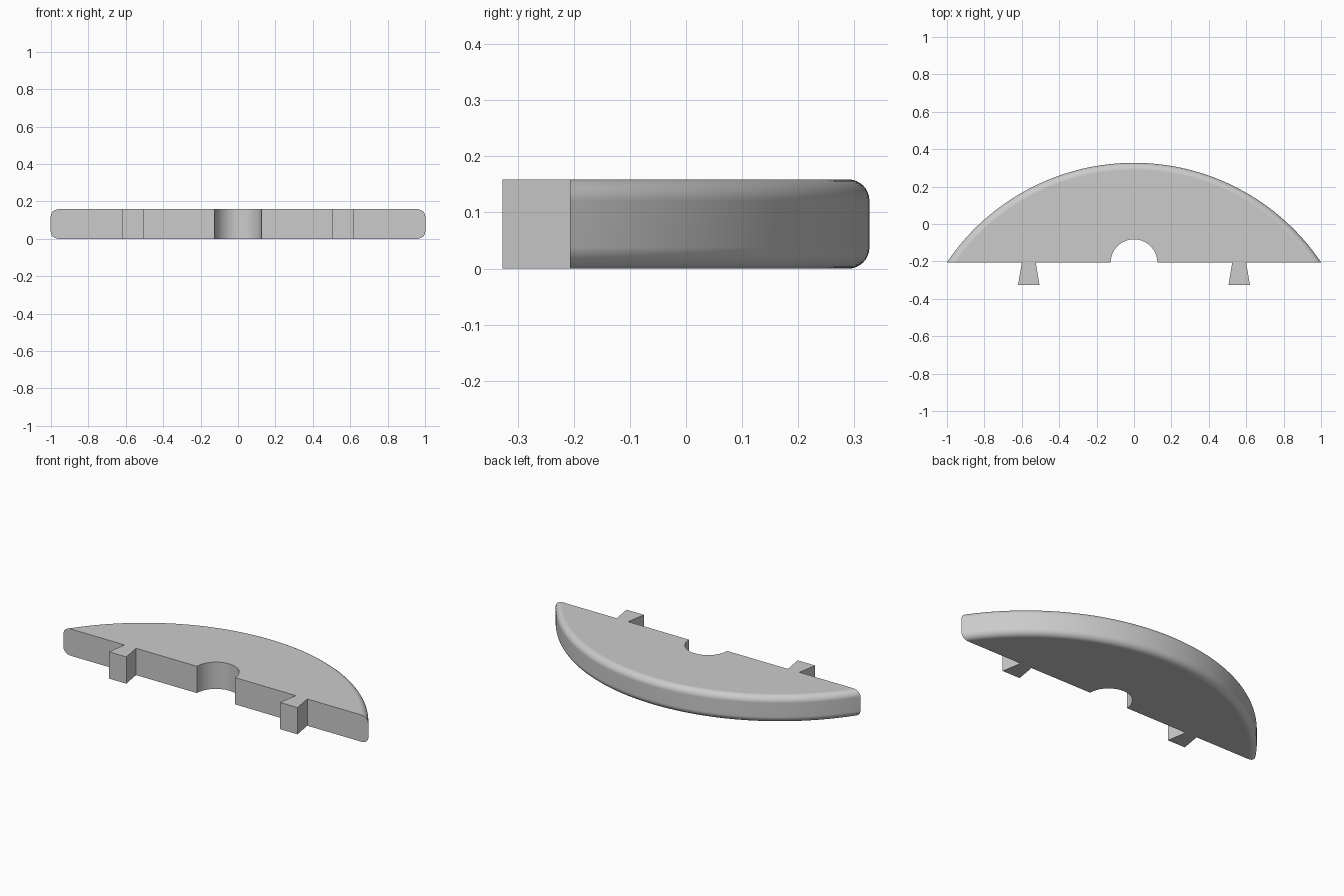
import bpy, bmesh, math

cube = bpy.data.objects.get("Cube")
if cube:
    bpy.data.objects.remove(cube, do_unlink=True)

HEIGHT = 0.159
FILLET = 0.038
CHORD = -0.207      # y of the straight front edge
TIP = -0.327        # y of the dovetail ends
RADIUS = 1.206      # rounded back edge
CENTRE = 0.327 - RADIUS
NOTCH = 0.125

grey = bpy.data.materials.new("light_grey")
grey.use_nodes = True
grey.diffuse_color = (0.6, 0.6, 0.6, 1)
grey.node_tree.nodes["Principled BSDF"].inputs["Base Color"].default_value = grey.diffuse_color


def back_arc(radius, steps=96):
    """Arc from the right end of the chord round the back to the left end."""
    half = math.acos((CHORD - CENTRE) / radius)
    angles = [half - 2 * half * i / steps for i in range(steps + 1)]
    return [(radius * math.sin(a), CENTRE + radius * math.cos(a)) for a in angles]


def front_edge(steps=32):
    """Straight edge with two dovetail tabs and a half-round notch."""
    tab = [(0.6, CHORD), (0.62, TIP), (0.505, TIP), (0.525, CHORD)]
    left = [(-x, y) for x, y in tab]
    right = tab[::-1]
    angles = [math.pi * (1 - i / steps) for i in range(steps + 1)]
    notch = [(NOTCH * math.cos(a), CHORD + NOTCH * math.sin(a)) for a in angles]
    return left + notch + right


# Levels from bottom to top: inset of the back edge and height
quarter = [math.pi / 2 * i / 8 for i in range(9)]
lower = [(FILLET * (1 - math.sin(a)), FILLET * (1 - math.cos(a))) for a in quarter]
levels = lower + [(inset, HEIGHT - z) for inset, z in reversed(lower)]

# Stack the outlines, bridge them and cap both ends
bm = bmesh.new()
rings = []
for inset, z in levels:
    outline = back_arc(RADIUS - inset) + front_edge()
    rings.append([bm.verts.new((x, y, z)) for x, y in outline])
count = len(rings[0])
for low, high in zip(rings, rings[1:]):
    for i in range(count):
        j = (i + 1) % count
        bm.faces.new((low[i], low[j], high[j], high[i]))
bm.faces.new(rings[0])
bm.faces.new(rings[-1])
bmesh.ops.recalc_face_normals(bm, faces=bm.faces)

mesh = bpy.data.meshes.new("segment_plate")
bm.to_mesh(mesh)
bm.free()
mesh.materials.append(grey)
plate = bpy.data.objects.new("segment_plate", mesh)
bpy.context.collection.objects.link(plate)

# Smooth the rounded surfaces, keep the cut edges crisp and the faces flat
bpy.ops.object.select_all(action="DESELECT")
plate.select_set(True)
bpy.context.view_layer.objects.active = plate
bpy.ops.object.shade_smooth_by_angle(angle=math.radians(30))
normals = plate.modifiers.new("flat_caps", "WEIGHTED_NORMAL")
normals.keep_sharp = True
